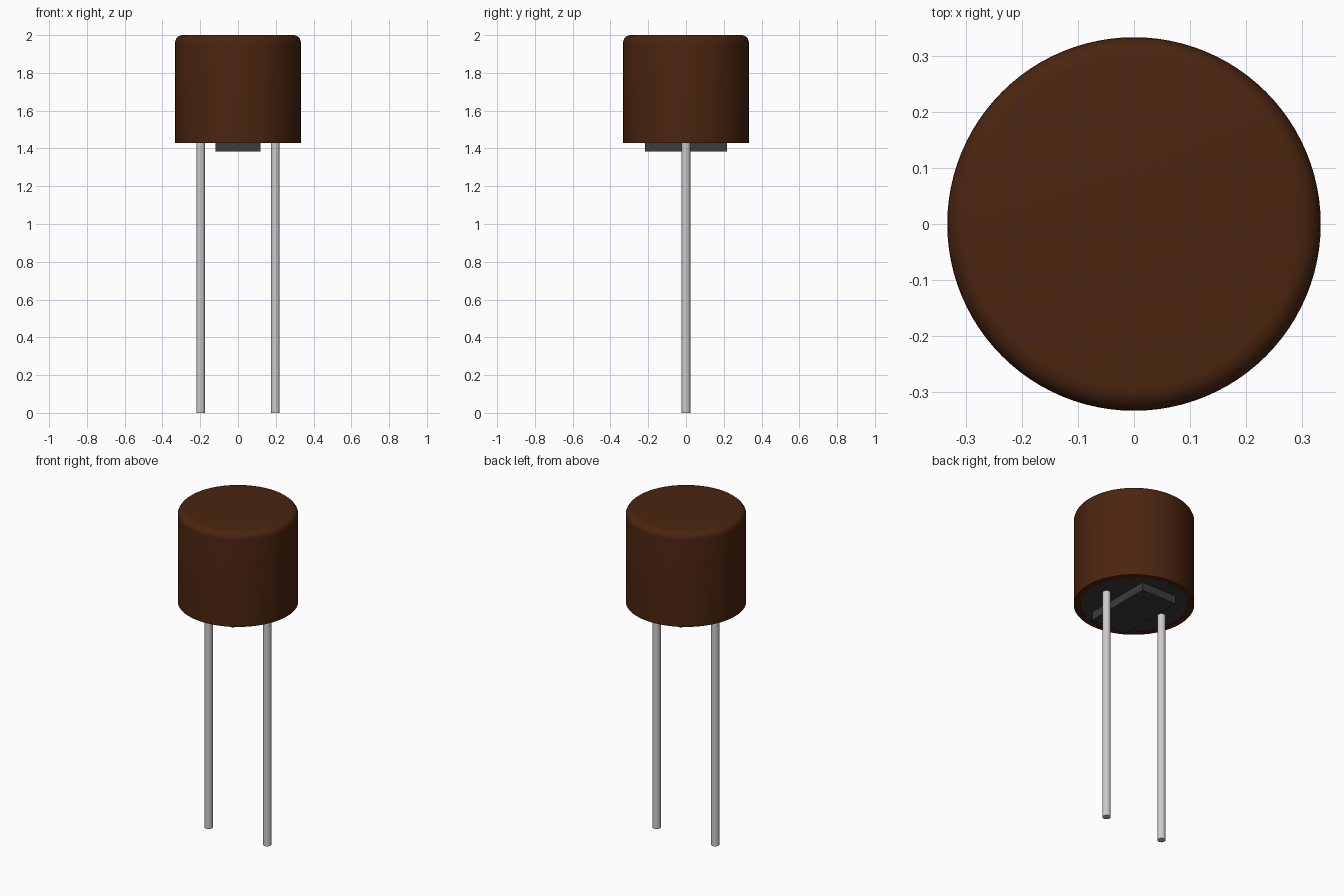
import bpy, bmesh, math

if "Cube" in bpy.data.objects:
    bpy.data.objects.remove(bpy.data.objects["Cube"], do_unlink=True)


def material(name, rgb):
    m = bpy.data.materials.new(name)
    m.use_nodes = True
    m.diffuse_color = (*rgb, 1)
    bsdf = m.node_tree.nodes["Principled BSDF"]
    bsdf.inputs["Base Color"].default_value = (*rgb, 1)
    bsdf.inputs["Roughness"].default_value = 0.5
    return m


BROWN = material("brown plastic", (0.07, 0.018, 0.005))
BLACK = material("dark grey plastic", (0.045, 0.045, 0.045))
METAL = material("tinned metal", (0.6, 0.6, 0.6))


def finish(name, bm, mat, smooth=True):
    bmesh.ops.recalc_face_normals(bm, faces=bm.faces)
    mesh = bpy.data.meshes.new(name)
    bm.to_mesh(mesh)
    bm.free()
    mesh.materials.append(mat)
    ob = bpy.data.objects.new(name, mesh)
    bpy.context.collection.objects.link(ob)
    if smooth:
        bpy.ops.object.select_all(action="DESELECT")
        ob.select_set(True)
        bpy.context.view_layer.objects.active = ob
        bpy.ops.object.shade_smooth_by_angle(angle=math.radians(30))
    return ob


def lathe(name, profile, mat, x=0.0, sides=96):
    """Revolve (radius, z) points about a vertical axis at x; radius 0 closes an end."""
    bm = bmesh.new()
    verts = [bm.verts.new((x + r, 0, z)) for r, z in profile]
    edges = [bm.edges.new(pair) for pair in zip(verts, verts[1:])]
    bmesh.ops.spin(bm, geom=verts + edges, cent=(x, 0, 0), axis=(0, 0, 1),
                   angle=math.tau, steps=sides)
    bmesh.ops.remove_doubles(bm, verts=bm.verts, dist=1e-5)
    return finish(name, bm, mat)


# Round cap with a rounded top rim and a shallow open recess underneath
R, INNER, BOTTOM, TOP, ROUND = 0.333, 0.295, 1.43, 2.0, 0.04
rim = [(R - ROUND + ROUND * math.cos(a), TOP - ROUND + ROUND * math.sin(a))
       for a in (math.radians(15 * i) for i in range(7))]
lathe("cap", [(0, BOTTOM + 0.03), (INNER, BOTTOM + 0.03), (INNER, BOTTOM),
              (R, BOTTOM)] + rim + [(0, TOP)], BROWN)

# Base disc filling the recess
lathe("base_disc", [(0, BOTTOM + 0.025), (INNER - 0.0005, BOTTOM + 0.025),
                    (INNER - 0.0005, BOTTOM + 0.003), (0, BOTTOM + 0.003)], BLACK)

# Standoff block under the base
bm = bmesh.new()
bmesh.ops.create_cube(bm, size=1)
bmesh.ops.scale(bm, vec=(0.238, 0.432, 0.06), verts=bm.verts)
bmesh.ops.translate(bm, vec=(0, 0, 1.414), verts=bm.verts)
finish("standoff_block", bm, BLACK, smooth=False)

# Two wire leads
for side, x in (("left", 0.198), ("right", -0.198)):
    lathe(side + "_lead", [(0, 0), (0.023, 0), (0.023, BOTTOM + 0.015),
                           (0, BOTTOM + 0.015)], METAL, x, 32)
